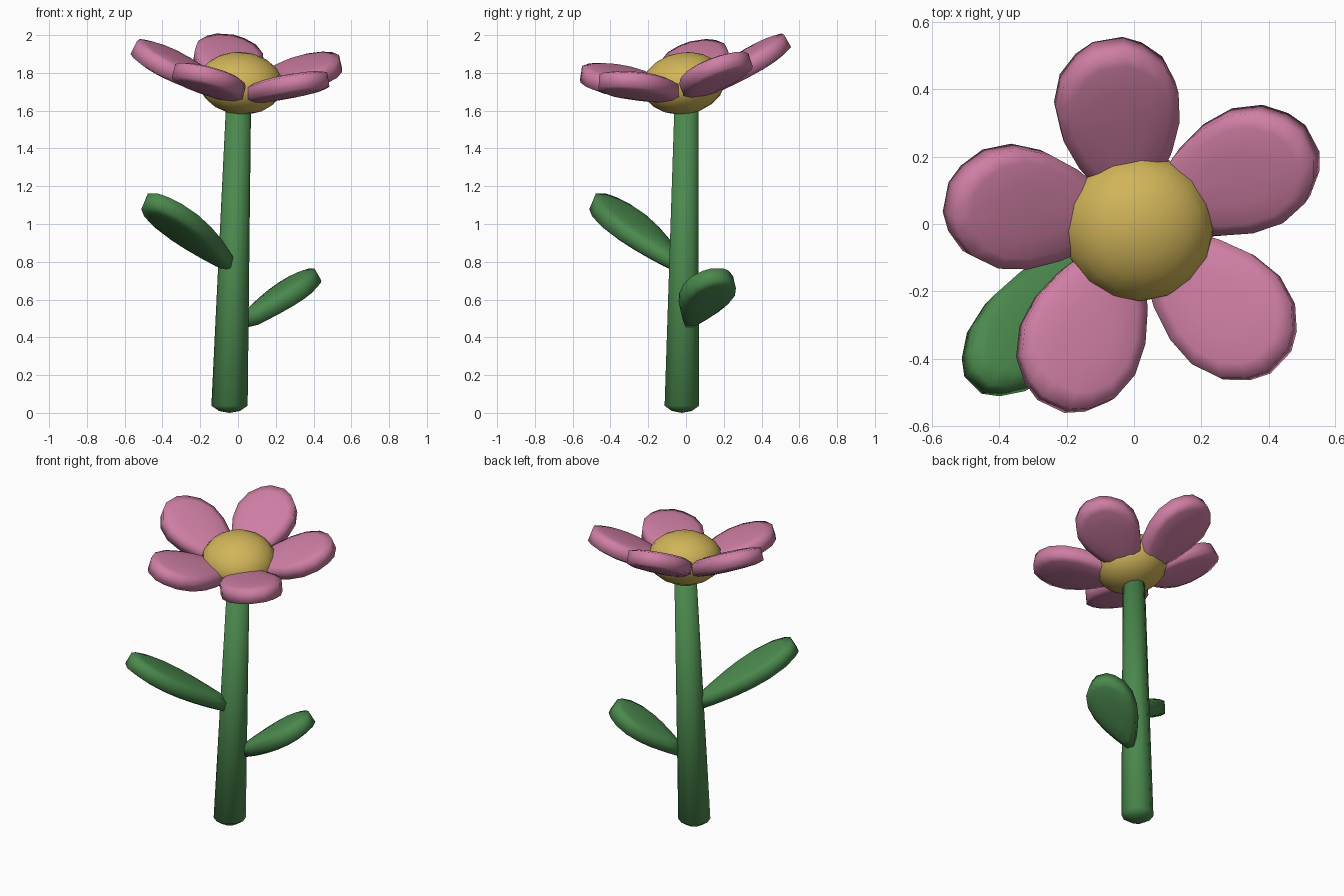
import bpy
import bmesh
import math
from mathutils import Matrix, Vector

if "Cube" in bpy.data.objects:
    bpy.data.objects.remove(bpy.data.objects["Cube"], do_unlink=True)


def material(name, rgb):
    mat = bpy.data.materials.new(name)
    mat.use_nodes = True
    color = (*rgb, 1.0)
    mat.diffuse_color = color
    bsdf = next(n for n in mat.node_tree.nodes if n.type == "BSDF_PRINCIPLED")
    bsdf.inputs["Base Color"].default_value = color
    return mat


PINK = material("petal_pink", (0.62, 0.21, 0.37))
YELLOW = material("center_yellow", (0.64, 0.46, 0.10))
GREEN = material("stem_green", (0.07, 0.25, 0.075))


def finish(bm, name, mat, matrix):
    bmesh.ops.recalc_face_normals(bm, faces=bm.faces)
    for face in bm.faces:
        face.smooth = True
    mesh = bpy.data.meshes.new(name)
    bm.to_mesh(mesh)
    bm.free()
    mesh.materials.append(mat)
    obj = bpy.data.objects.new(name, mesh)
    obj.matrix_world = matrix
    bpy.context.collection.objects.link(obj)


def bridge(bm, a, b):
    n = len(a)
    for i in range(n):
        j = (i + 1) % n
        bm.faces.new((a[i], a[j], b[j], b[i]))


def fan(bm, ring, tip):
    for i in range(len(ring)):
        bm.faces.new((ring[i], ring[(i + 1) % len(ring)], tip))


# Half outline of a blade: distance from the root, half width
BLADE = [(0.05, 0.03), (0.13, 0.085), (0.23, 0.14), (0.33, 0.175),
         (0.43, 0.183), (0.52, 0.155), (0.58, 0.10), (0.61, 0.045)]
MIDDLE, APEX = 0.36, 0.06


def blade(name, mat, matrix, length=1.0, width=1.0):
    """Domed egg-shaped blade with a thick rim, growing along local +x."""
    bm = bmesh.new()
    outline = BLADE + [(u, -w) for u, w in reversed(BLADE)]

    def ring(scale, side):
        verts = []
        for u, w in outline:
            x = MIDDLE + (u - MIDDLE) * scale
            rim = 0.026 + 0.012 * min(1.0, u / 0.45)
            z = rim + (APEX - rim) * math.sqrt(1 - scale * scale)
            verts.append(bm.verts.new((x * length, w * scale * width, side * z)))
        return verts

    rims = []
    for side in (1, -1):
        rim, shoulder, inner = (ring(s, side) for s in (1.0, 0.8, 0.45))
        bridge(bm, rim, shoulder)
        bridge(bm, shoulder, inner)
        fan(bm, inner, bm.verts.new((MIDDLE * length, 0, side * APEX)))
        rims.append(rim)
    bridge(bm, *rims)
    finish(bm, name, mat, matrix)


def aim(heading, pitch):
    return (Matrix.Rotation(math.radians(heading), 4, "Z")
            @ Matrix.Rotation(math.radians(-pitch), 4, "Y"))


# Petals share a flower head that leans forward and sideways
lean = Matrix.Rotation(math.radians(11), 4, Vector((0.875, 0.485, 0)))
head = Matrix.Translation((-0.003, 0.008, 1.665)) @ lean
for i, heading in enumerate((99.5, 28, -43, -116, 169.5)):
    blade(f"petal_{i + 1}", PINK, head @ aim(heading, 20))

# Flower center
bm = bmesh.new()
bmesh.ops.create_uvsphere(bm, u_segments=16, v_segments=10, radius=1.0)
bmesh.ops.scale(bm, vec=(0.225, 0.222, 0.163), verts=bm.verts)
finish(bm, "flower_center", YELLOW, Matrix.Translation((0.015, -0.012, 1.745)) @ lean)

# Tapered, slightly slanted stem with a shallow rounded foot
bm = bmesh.new()
rings = []
for x, y, z, r in ((-0.045, -0.022, 0.01, 0.055), (-0.045, -0.022, 0.038, 0.096),
                   (0.003, 0.002, 1.64, 0.066)):
    rings.append([bm.verts.new((x + r * math.cos(a), y + r * math.sin(a), z))
                  for a in (math.tau * k / 10 for k in range(10))])
bridge(bm, rings[0], rings[1])
bridge(bm, rings[1], rings[2])
fan(bm, rings[0], bm.verts.new((-0.045, -0.022, 0)))
bm.faces.new(rings[2])
finish(bm, "stem", GREEN, Matrix.Identity(4))

# Leaves
blade("upper_leaf", GREEN, Matrix.Translation((0, 0, 0.745)) @ aim(-135, 30.3), 1.25, 0.79)
blade("lower_leaf", GREEN, Matrix.Translation((0, 0, 0.455)) @ aim(23, 32), 0.86, 0.76)
